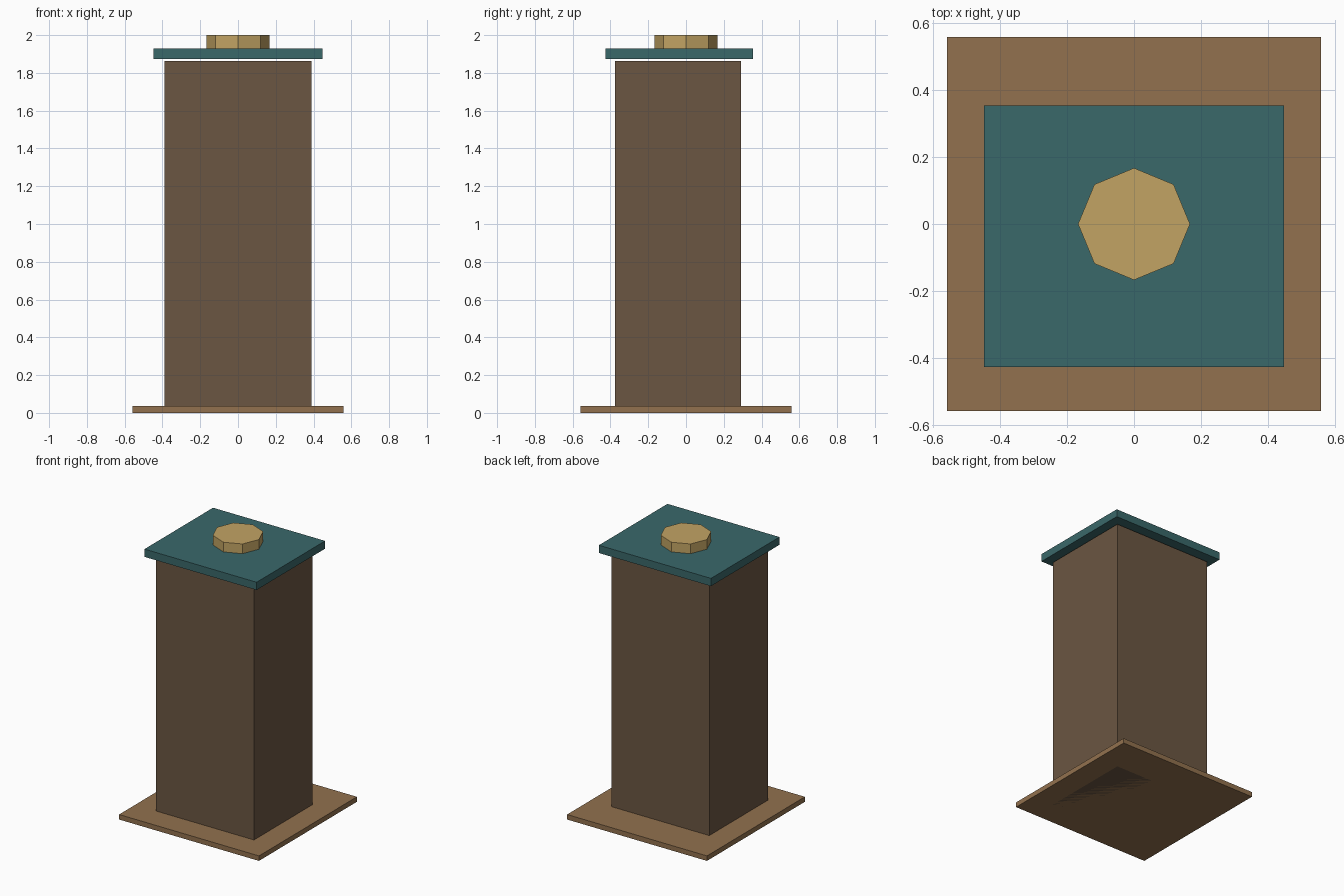
import bpy
import math

if "Cube" in bpy.data.objects:
    bpy.data.objects.remove(bpy.data.objects["Cube"])


def material(name, rgb):
    # 8-bit sRGB to linear
    mat = bpy.data.materials.new(name)
    mat.diffuse_color = [((c / 255 + 0.055) / 1.055) ** 2.4 for c in rgb] + [1.0]
    mat.use_nodes = True
    mat.node_tree.nodes["Principled BSDF"].inputs["Base Color"].default_value = mat.diffuse_color
    return mat


def finish(name, mat):
    obj = bpy.context.object
    obj.name = obj.data.name = name
    obj.data.materials.append(mat)
    bpy.ops.object.transform_apply(location=False, rotation=True, scale=True)
    return obj


def box(name, x, y, z, mat):
    spans = (x, y, z)
    bpy.ops.mesh.primitive_cube_add(size=1, location=[(a + b) / 2 for a, b in spans])
    bpy.context.object.scale = [b - a for a, b in spans]
    return finish(name, mat)


tan = material("tan_wood", (146, 113, 78))
brown = material("dark_wood", (107, 86, 66))
teal = material("teal_paint", (58, 104, 106))
brass = material("brass", (194, 164, 100))

# Thin square plinth
box("base_plate", (-0.558, 0.558), (-0.558, 0.558), (0, 0.036), tan)

# Tall body, set slightly forward, running down through the plinth
box("body", (-0.39, 0.39), (-0.375, 0.292), (0, 1.864), brown)

# Overhanging lid floating just above the body
box("lid", (-0.447, 0.447), (-0.427, 0.354), (1.874, 1.93), teal)

# Eight-sided knob with corners on the axes
bpy.ops.mesh.primitive_cylinder_add(vertices=8, radius=0.167, depth=0.072,
                                    location=(0, 0, 1.964))
finish("knob", brass)
